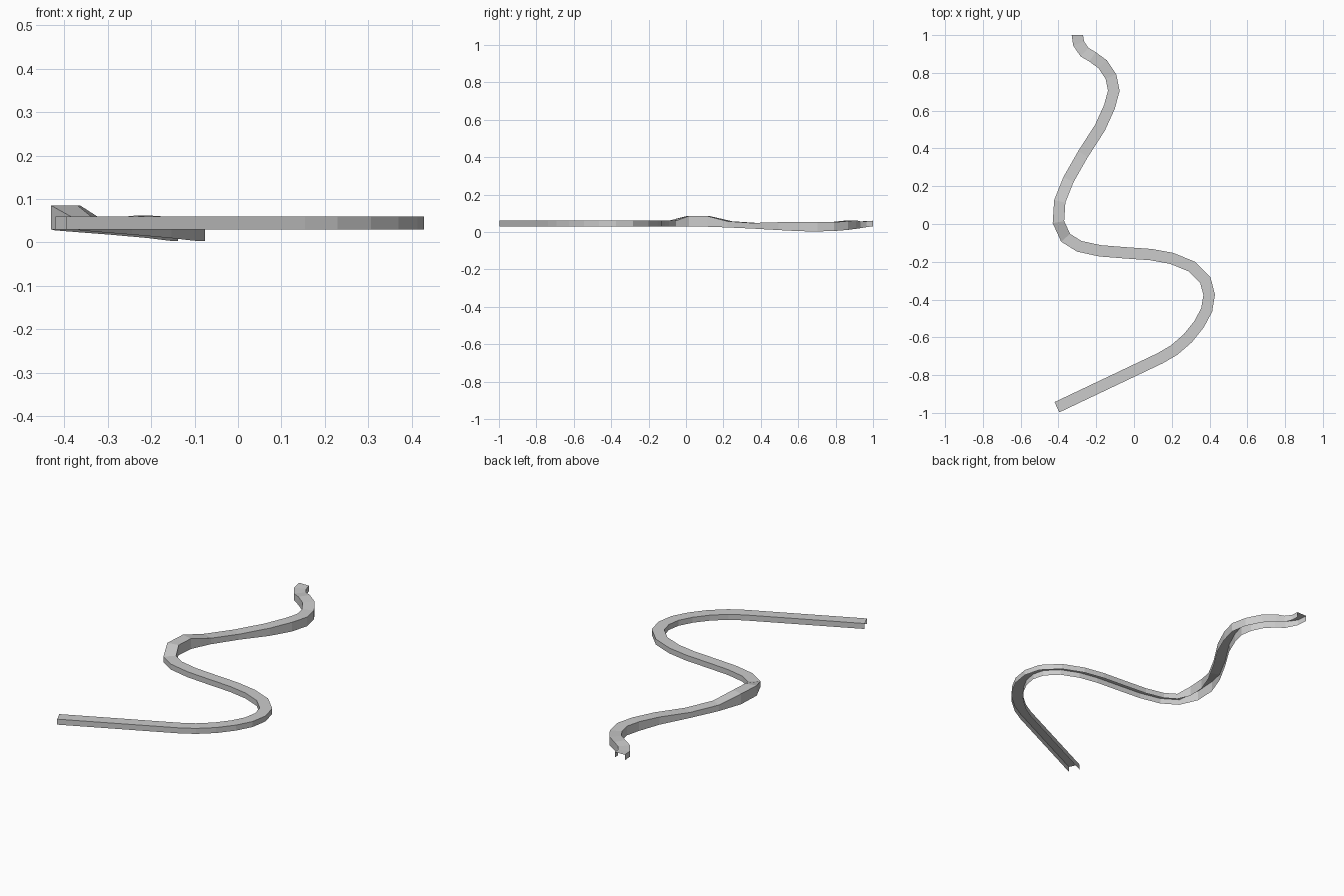
import bpy, bmesh
from mathutils import Vector

# Centre line of the winding track: x, y, underside height, top height
PATH = [
    (-0.408, -0.970, .03, .06), (0.140, -0.710, .03, .06), (0.212, -0.668, .03, .06),
    (0.285, -0.605, .03, .06), (0.345, -0.530, .03, .06), (0.385, -0.455, .03, .06),
    (0.398, -0.375, .03, .06), (0.378, -0.298, .03, .06), (0.305, -0.225, .03, .06),
    (0.200, -0.182, .03, .06), (0.090, -0.162, .03, .06), (-0.040, -0.153, .03, .06),
    (-0.180, -0.142, .03, .06), (-0.290, -0.118, .03, .06), (-0.362, -0.073, .03, .06),
    (-0.400, 0.010, .03, .085), (-0.393, 0.120, .028, .085), (-0.347, 0.235, .024, .057),
    (-0.270, 0.370, .018, .048), (-0.180, 0.510, .010, .052), (-0.130, 0.620, .004, .054),
    (-0.107, 0.705, .003, .053), (-0.122, 0.780, .005, .052), (-0.165, 0.845, .011, .058),
    (-0.220, 0.885, .017, .062), (-0.262, 0.910, .020, .057), (-0.293, 0.955, .026, .057),
    (-0.300, 1.000, .030, .060),
]
HALF = 0.03

# Track: inverted-U channel (top deck and two side walls, open underneath)
bm = bmesh.new()
pts = [Vector(p[:2]) for p in PATH]
rings = []
for i, (x, y, low, high) in enumerate(PATH):
    a = (pts[i] - pts[i - 1]).normalized() if i else (pts[1] - pts[0]).normalized()
    b = (pts[i + 1] - pts[i]).normalized() if i < len(pts) - 1 else Vector((0, 1))
    if i == len(pts) - 1:
        a = b
    t = (a + b).normalized()
    side = Vector((-t.y, t.x)) * HALF / max(t.dot(a), 0.5)
    l, r = pts[i] + side, pts[i] - side
    rings.append([bm.verts.new(c) for c in (
        (l.x, l.y, low), (l.x, l.y, high), (r.x, r.y, high), (r.x, r.y, low))])
for p, q in zip(rings, rings[1:]):
    for k in range(3):
        bm.faces.new((p[k], q[k], q[k + 1], p[k + 1]))
# Make the deck face upward and the walls outward
bm.normal_update()
bm.faces.ensure_lookup_table()
if bm.faces[1].normal.z < 0:
    bmesh.ops.reverse_faces(bm, faces=bm.faces[:])
mesh = bpy.data.meshes.new("winding_track")
bm.to_mesh(mesh)
bm.free()
bpy.context.collection.objects.link(bpy.data.objects.new("winding_track", mesh))
